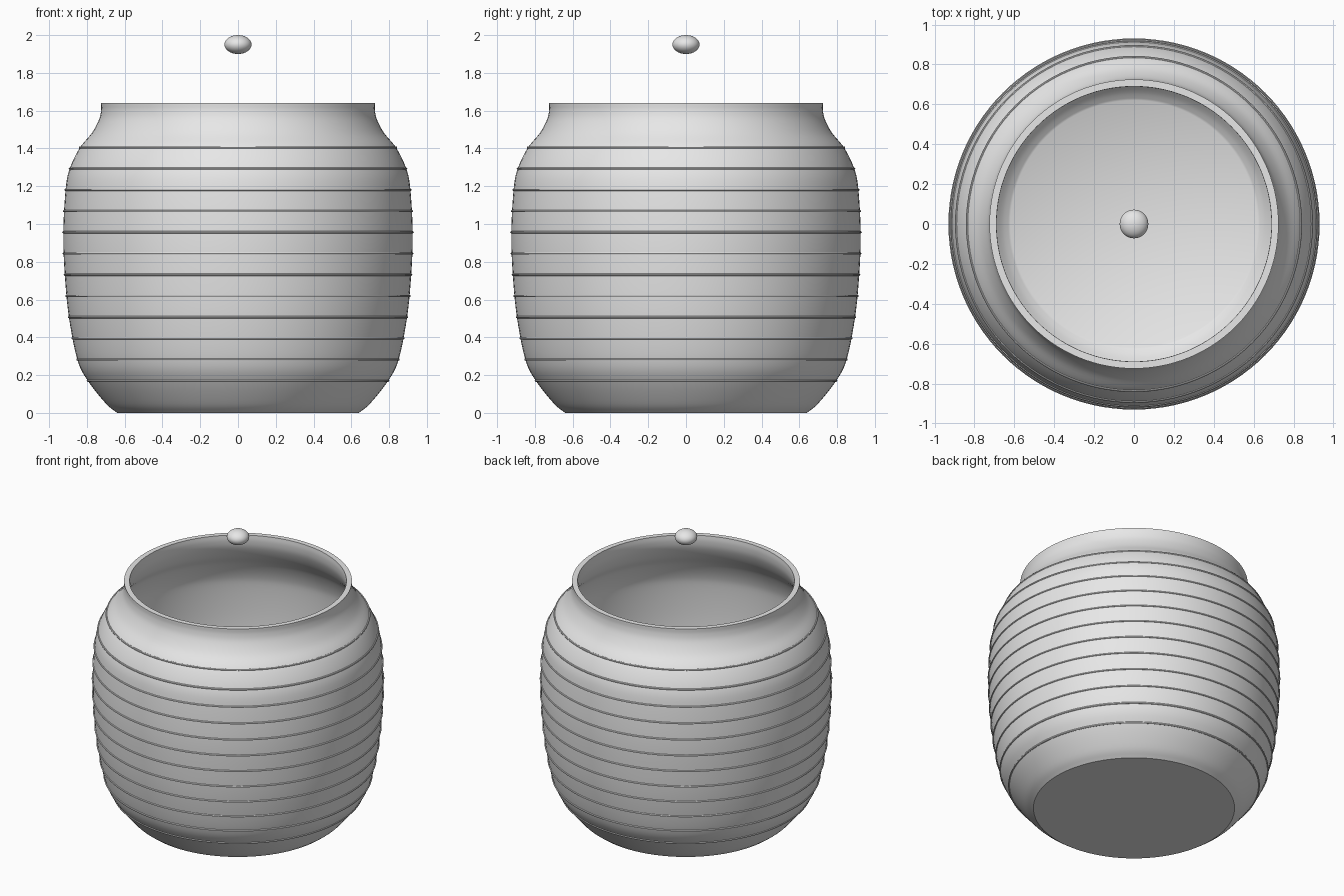
import bpy
import bmesh
import math
from mathutils import Vector

cube = bpy.data.objects.get("Cube")
if cube:
    bpy.data.objects.remove(cube, do_unlink=True)

grey = bpy.data.materials.new("plain grey")
grey.use_nodes = True
GREY = (0.8, 0.8, 0.8, 1)
grey.diffuse_color = GREY
grey.node_tree.nodes["Principled BSDF"].inputs["Base Color"].default_value = GREY

SEGMENTS = 112
WALL = 0.035
FLOOR = 0.03


def finish(name, bm):
    """Turn a bmesh into a smooth shaded grey object."""
    bmesh.ops.recalc_face_normals(bm, faces=bm.faces)
    mesh = bpy.data.meshes.new(name)
    bm.to_mesh(mesh)
    bm.free()
    mesh.materials.append(grey)
    obj = bpy.data.objects.new(name, mesh)
    bpy.context.collection.objects.link(obj)
    bpy.ops.object.select_all(action="DESELECT")
    obj.select_set(True)
    bpy.context.view_layer.objects.active = obj
    bpy.ops.object.shade_smooth_by_angle(angle=math.radians(35))
    return obj


def lathe(name, profile, closed=False):
    """Spin a list of (radius, height) points around z."""
    bm = bmesh.new()
    verts = [bm.verts.new((r, 0, z)) for r, z in profile]
    edges = [bm.edges.new(pair) for pair in zip(verts, verts[1:])]
    if closed:
        edges.append(bm.edges.new((verts[-1], verts[0])))
    bmesh.ops.spin(bm, geom=verts + edges, axis=(0, 0, 1), cent=(0, 0, 0),
                   angle=math.tau, steps=SEGMENTS, use_merge=True)
    bmesh.ops.remove_doubles(bm, verts=bm.verts, dist=0.0001)
    return finish(name, bm)


def smooth_curve(points, steps):
    """Catmull-Rom curve through the points."""
    pts = [Vector(p) for p in points]
    pts = [2 * pts[0] - pts[1]] + pts + [2 * pts[-1] - pts[-2]]
    curve = []
    for a, b, c, d in zip(pts, pts[1:], pts[2:], pts[3:]):
        for i in range(steps):
            t = i / steps
            curve.append(0.5 * (2 * b + (c - a) * t
                                + (2 * a - 5 * b + 4 * c - d) * t ** 2
                                + (3 * b - a - 3 * c + d) * t ** 3))
    return curve + [pts[-2]]


# Jar body: outer wall, flat rim, inner wall and floor
outer = smooth_curve([(0.64, 0), (0.7, 0.05), (0.795, 0.17), (0.85, 0.28),
                      (0.895, 0.505), (0.917, 0.73), (0.925, 0.95),
                      (0.913, 1.18), (0.892, 1.29), (0.84, 1.4), (0.775, 1.48),
                      (0.737, 1.55), (0.725, 1.6), (0.725, 1.64)], 5)
inner = []
for i, p in enumerate(outer):
    along = outer[min(i + 1, len(outer) - 1)] - outer[max(i - 1, 0)]
    inner.append(p + Vector((-along.y, along.x)).normalized() * WALL)
inner = [p for p in inner if p.y > FLOOR + 0.005]
inner[-1].y = outer[-1].y
inner.insert(0, Vector((0.62, FLOOR)))
lathe("jar_body", [(0, 0)] + outer + inner[::-1] + [(0, FLOOR)])


def radius_at(z):
    for a, b in zip(outer, outer[1:]):
        if a.y <= z <= b.y:
            return a.x + (b.x - a.x) * (z - a.y) / (b.y - a.y)


# Thin raised bands around the body
BANDS = 12
for i in range(BANDS):
    z = 0.17 + i * (1.405 - 0.17) / (BANDS - 1)
    r = radius_at(z)
    circle = [(r + 0.006 * math.cos(math.tau * k / 8),
               z + 0.006 * math.sin(math.tau * k / 8)) for k in range(8)]
    lathe(f"band_{i + 1}", circle, closed=True)

# Flattened knob hovering above the opening
bm = bmesh.new()
bmesh.ops.create_uvsphere(bm, u_segments=32, v_segments=16, radius=1)
bmesh.ops.scale(bm, vec=(0.072, 0.072, 0.05), verts=bm.verts)
bmesh.ops.translate(bm, vec=(0, 0, 1.95), verts=bm.verts)
finish("knob", bm)
